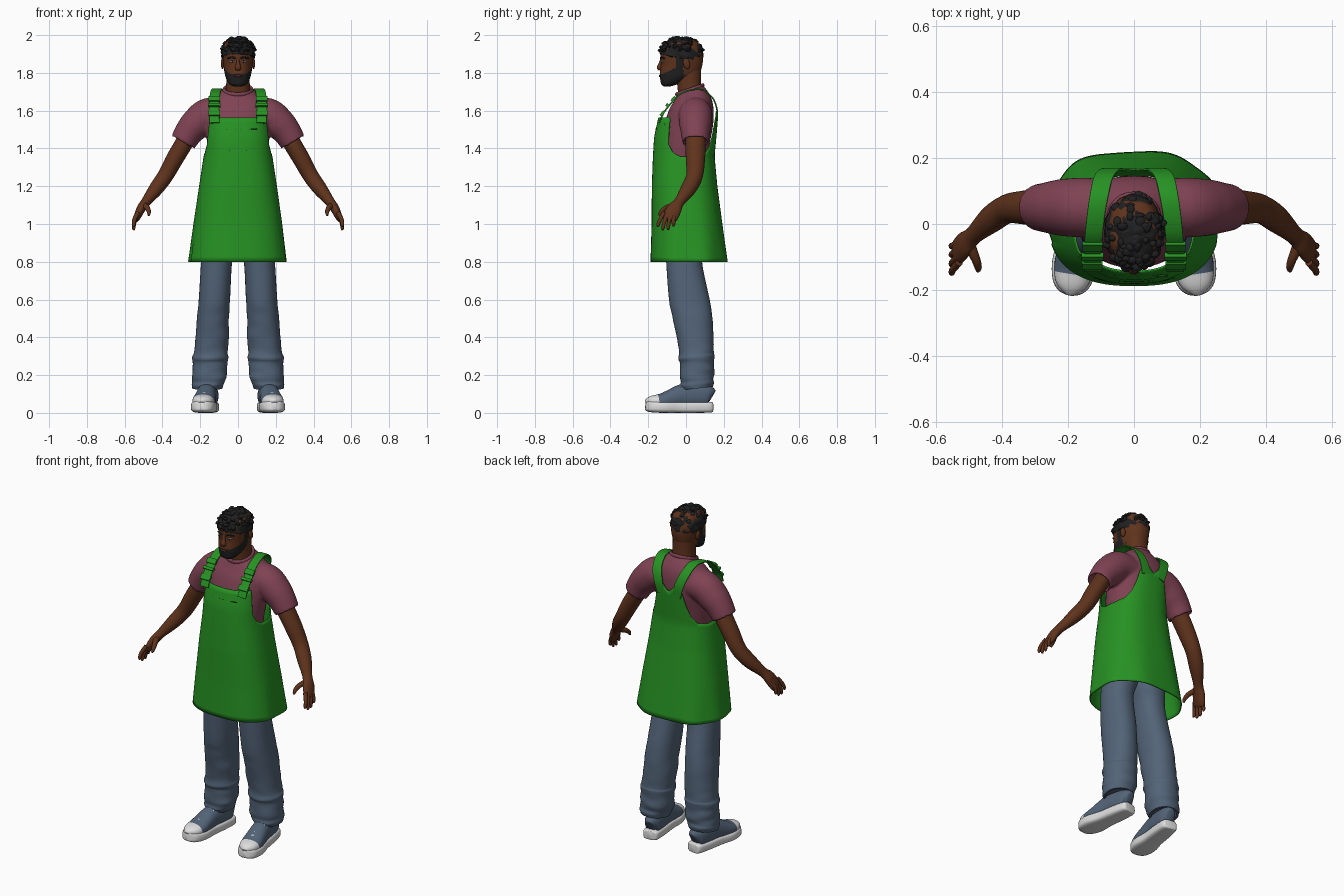
import bpy, bmesh, math, random
from mathutils import Vector, Matrix, noise

if "Cube" in bpy.data.objects:
    bpy.data.objects.remove(bpy.data.objects["Cube"])

random.seed(4)
COL = {"apron green": (.02, .29, .017), "stitch dark green": (.008, .07, .008),
       "shirt plum": (.215, .055, .088), "skin brown": (.115, .033, .012),
       "denim blue": (.085, .125, .185), "hair black": (.014, .014, .015),
       "shoe white": (.72, .72, .72), "eye grey": (.22, .27, .3), "lip brown": (.07, .02, .015)}
MAT = {}
for n, c in COL.items():
    MAT[n] = bpy.data.materials.new(n)
    MAT[n].diffuse_color = (*c, 1)


def spow(v, p):
    return math.copysign(abs(v) ** p, v)


def oval(n, e):
    a = [2 * math.pi * i / n for i in range(n)]
    return [(spow(math.sin(t), 2 / e), -spow(math.cos(t), 2 / e)) for t in a]


def smooth_keys(rows, n=5):
    """Catmull-Rom samples through the key rows."""
    out = []
    for i in range(len(rows) - 1):
        q = [rows[max(i - 1, 0)], rows[i], rows[i + 1], rows[min(i + 2, len(rows) - 1)]]
        for k in range(n):
            t = k / n
            out.append([.5 * (2 * b + (c - a) * t + (2 * a - 5 * b + 4 * c - d) * t * t
                              + (3 * b - a - 3 * c + d) * t ** 3) for a, b, c, d in zip(*q)])
    return out + [list(rows[-1])]


def skin(bm, rings, hollow=0, caps=True):
    """Bridge rings of points; hollow sinks the last end inward as a cuff."""
    if hollow:
        mid = lambda r: sum(r, Vector()) / len(r)
        c = mid(rings[-1])
        d = (mid(rings[-4]) - c).normalized() * hollow
        inner = [c + (p - c) * .84 for p in rings[-1]]
        rings = rings + [inner, [p + d for p in inner]]
    vs = [[bm.verts.new(p) for p in r] for r in rings]
    for a, b in zip(vs, vs[1:]):
        for i in range(len(a)):
            j = (i + 1) % len(a)
            bm.faces.new((a[i], a[j], b[j], b[i]))
    if caps:
        bm.faces.new(vs[0])
        bm.faces.new(vs[-1])


def loft(rows, n=40, e=2.2, steps=5):
    """Horizontal rings from rows of (z, cx, rx, y_front, y_back, tilt)."""
    rings = []
    for z, cx, rx, yf, yb, tilt in smooth_keys(rows, steps):
        h, c = (yb - yf) / 2, (yf + yb) / 2
        rings.append([Vector((cx + rx * X, c + h * Y, z + tilt * h * Y)) for X, Y in oval(n, e)])
    return rings


def tube(rows, n=20, e=2, ref=(0, 1, 0), steps=5):
    """Rings across a path of (x, y, z, radius along ref, other radius)."""
    s = smooth_keys(rows, steps)
    P = [Vector(r[:3]) for r in s]
    rings = []
    for i, r in enumerate(s):
        t = (P[min(i + 1, len(P) - 1)] - P[max(i - 1, 0)]).normalized()
        a = Vector(ref)
        a = (a - t * a.dot(t)).normalized()
        b = t.cross(a)
        rings.append([P[i] + a * (r[3] * X) + b * (r[4] * Y) for X, Y in oval(n, e)])
    return rings


def finish(name, bm, mats, mirror=False, rule=None, matrix=None, angle=50):
    bmesh.ops.recalc_face_normals(bm, faces=bm.faces[:])
    if rule:
        for f in bm.faces:
            f.material_index = rule(f.calc_center_median())
    me = bpy.data.meshes.new(name)
    if matrix:
        bm.transform(matrix)
    bm.to_mesh(me)
    bm.free()
    me.shade_smooth()
    me.set_sharp_from_angle(angle=math.radians(angle))
    ob = bpy.data.objects.new(name, me)
    bpy.context.collection.objects.link(ob)
    for m in mats:
        me.materials.append(MAT[m])
    if mirror:
        ob.modifiers.new("mirror", 'MIRROR').use_mirror_merge = False
    return ob


def part(name, ringsets, mats, hollow=0, **kw):
    bm = bmesh.new()
    for r in ringsets:
        skin(bm, r, hollow)
    return finish(name, bm, mats, **kw)


def blob(bm, loc, size, rot=0, seg=16):
    m = Matrix.Translation(loc) @ Matrix.Rotation(rot, 4, 'X') @ Matrix.Diagonal((*size, 1))
    bmesh.ops.create_uvsphere(bm, u_segments=seg, v_segments=seg // 2, radius=1, matrix=m)


def blobs(name, items, mat, **kw):
    bm = bmesh.new()
    for it in items:
        blob(bm, *it)
    return finish(name, bm, [mat], **kw)


# Shirt: torso and sleeves fused into one cloth body
bm = bmesh.new()
skin(bm, loft([(.95, 0, .14, -.10, .09, 0), (1.3, 0, .15, -.13, .11, 0), (1.42, 0, .163, -.13, .125, 0),
               (1.52, 0, .172, -.115, .143, 0), (1.6, 0, .172, -.092, .146, 0), (1.65, 0, .155, -.068, .138, .05),
               (1.685, 0, .115, -.055, .118, .15), (1.712, 0, .078, -.05, .09, .33)]))
for s in (1, -1):
    skin(bm, tube([(s * .06, .05, 1.58, .085, .08), (s * .155, .05, 1.578, .09, .09), (s * .22, .05, 1.53, .086, .085),
                   (s * .26, .05, 1.485, .077, .076), (s * .292, .05, 1.432, .07, .069)], n=32), hollow=.035)
shirt = finish("shirt", bm, ["shirt plum"])
r = shirt.modifiers.new("fuse", 'REMESH')
r.mode, r.voxel_size, r.use_smooth_shade = 'VOXEL', .008, True
sm = shirt.modifiers.new("soften", 'SMOOTH')
sm.factor, sm.iterations = .5, 4
part("collar", [tube([(.074 * math.sin(a), .02 - .07 * math.cos(a), 1.71 - .024 * math.cos(a), .011, .008)
                      for a in [math.pi * i / 8 for i in range(17)]], n=10, ref=(0, 0, 1), steps=3)], ["shirt plum"])

# Trouser legs with slouched cuffs
leg = loft([(1.0, .08, .085, -.10, .1, 0), (.9, .095, .09, -.11, .1, 0), (.8, .113, .082, -.105, .085, 0),
            (.6, .125, .083, -.09, .125, 0), (.5, .133, .084, -.07, .14, 0), (.4, .137, .087, -.05, .145, 0),
            (.32, .145, .088, -.037, .147, 0), (.295, .147, .094, -.04, .15, .1), (.26, .148, .089, -.03, .147, 0),
            (.2, .151, .093, -.035, .151, .1), (.17, .155, .087, -.028, .145, .1), (.15, .16, .084, -.03, .148, .1),
            (.13, .16, .078, -.02, .142, .1)], n=48)
for ring in leg:
    for p in ring:  # soft wrinkles toward the hem
        w = noise.noise(Vector((p.x * 9, p.y * 9, p.z * 22))) * .008 * max(0, 1 - p.z / .7)
        p.x += w
        p.y += w
part("trouser_leg", [leg], ["denim blue"], hollow=.03, mirror=True)

# Shoes, modelled straight then turned outward
turn = Matrix.Translation((.155, .06, 0)) @ Matrix.Rotation(math.radians(8), 4, 'Z') @ Matrix.Translation((0, -.06, 0))
part("shoe_sole", [tube([(0, .142, .03, .02, .022), (0, .13, .03, .045, .028), (0, .05, .03, .054, .03),
                         (0, -.04, .03, .057, .03), (0, -.12, .031, .068, .031), (0, -.18, .034, .058, .031),
                         (0, -.208, .037, .036, .027), (0, -.217, .038, .012, .02)], n=32, e=3.6, ref=(1, 0, 0))],
     ["shoe white"], mirror=True, matrix=turn)
part("shoe_upper", [tube([(0, .134, .08, .02, .04), (0, .115, .088, .043, .058), (0, .05, .092, .051, .064),
                          (0, -.02, .09, .052, .062), (0, -.08, .075, .057, .05), (0, -.13, .063, .06, .04),
                          (0, -.18, .058, .05, .033), (0, -.205, .053, .028, .024), (0, -.212, .05, .01, .015)],
                         n=32, e=2.3, ref=(1, 0, 0))], ["denim blue", "shoe white"],
     rule=lambda c: int(c.y < -.15), mirror=True, matrix=turn)
laces = []
for i in range(5):
    y, z = -.125 + .023 * i, .108 + .0105 * i
    for s in (1, -1):
        laces.append(tube([(-.034 * s, y, z - .014, .005, .004), (0, y + .008, z, .005, .004),
                           (.034 * s, y + .016, z - .008, .005, .004)], n=8, steps=3))
part("shoe_laces", laces, ["shoe white"], mirror=True, matrix=turn)

# Arms, palms and fingers
part("arm", [tube([(.25, .05, 1.5, .05, .045), (.285, .05, 1.43, .054, .047), (.335, .05, 1.345, .051, .046),
                   (.385, .045, 1.255, .044, .042), (.435, .012, 1.185, .041, .038), (.487, -.035, 1.118, .028, .026),
                   (.512, -.06, 1.083, .039, .024), (.532, -.082, 1.04, .041, .019),
                   (.54, -.09, 1.02, .034, .012)], n=24)], ["skin brown"], mirror=True)
fing = []
for y0, y1, z1, z0 in ((-.117, -.148, .985, 1.04), (-.097, -.122, .968, 1.033),
                       (-.076, -.094, .97, 1.033), (-.056, -.066, .988, 1.042)):
    fing.append(tube([(.53, y0, z0 + .02, .011, .012), (.548, (y0 + y1) / 2 - .005, (z0 + z1) / 2 + .01, .0105, .011),
                      (.552, y1, z1 + .01, .009, .009), (.548, y1 - .002, z1, .004, .004)], n=12))
fing.append(tube([(.5, -.06, 1.1, .018, .016), (.48, -.105, 1.085, .014, .014), (.472, -.132, 1.063, .011, .011),
                  (.473, -.143, 1.045, .005, .005)], n=12, ref=(1, 0, 0)))
part("fingers", fing, ["skin brown"], mirror=True)

# Neck and head, the beard coloured by height and depth
part("neck", [loft([(1.64, 0, .08, -.04, .10, 0), (1.7, 0, .066, -.042, .085, .2), (1.75, 0, .062, -.048, .08, 0),
                    (1.82, 0, .062, -.06, .08, 0)])], ["skin brown"])


def beard(c):
    cheek = c.z < 1.797 + max(0, c.y + .12) * .45 and c.y < -.012
    burn = -.05 < c.y < -.012 and c.z < 1.9
    return int(cheek or burn)


part("head", [loft([(1.729, 0, .022, -.118, -.08, 0), (1.74, 0, .046, -.131, -.045, 0), (1.77, 0, .063, -.137, .02, 0),
                    (1.8, 0, .071, -.138, .07, 0), (1.84, 0, .077, -.133, .086, 0), (1.88, 0, .081, -.134, .09, 0),
                    (1.92, 0, .081, -.13, .085, 0), (1.96, 0, .068, -.1, .065, 0), (1.98, 0, .03, -.06, .03, 0)],
                   n=80, steps=7)], ["skin brown", "hair black"], rule=beard)
part("nose", [tube([(0, -.128, 1.872, .008, .008), (0, -.135, 1.85, .01, .01), (0, -.141, 1.828, .017, .013),
                    (0, -.136, 1.816, .014, .008)], n=16, ref=(1, 0, 0))], ["skin brown"])
blobs("ears", [((.082, .003, 1.85), (.009, .018, .03), .25)], "skin brown", mirror=True)
blobs("eyes", [((.031, -.124, 1.86), (.015, .007, .0065))], "eye grey", mirror=True)
blobs("pupils", [((.031, -.1275, 1.86), (.006, .005, .006))], "hair black", mirror=True)
part("eyebrows", [tube([(.012, -.134, 1.876, .004, .004), (.033, -.13, 1.883, .005, .005),
                        (.056, -.113, 1.876, .003, .003)], n=8)], ["hair black"], mirror=True)
blobs("lips", [((0, -.136, 1.784), (.022, .008, .007))], "lip brown")

# Hair: tousled cap with clumps
bm = bmesh.new()
blob(bm, (0, -.024, 1.902), (.09, .115, .086), 0, 64)
for v in bm.verts:
    d = (v.co - Vector((0, -.024, 1.902))).normalized()
    v.co += d * noise.noise(v.co * 38) * .009
    v.co.z = max(v.co.z, 1.872 - v.co.y * .2 + noise.noise(v.co * 50) * .008)
for i in range(75):
    a, h = random.uniform(0, 2 * math.pi), random.uniform(.12, 1)
    k = math.sqrt(1 - h * h)
    p = (.088 * k * math.sin(a), -.024 - .112 * k * math.cos(a), 1.905 + .084 * h)
    blob(bm, p, [random.uniform(.009, .018) for _ in range(2)] + [.009], random.uniform(-.6, .6), 8)
finish("hair", bm, ["hair black"])

# Apron: one wrapped sheet whose top edge follows bib, armholes and back
BODY = [(.8, .257, -.185, .218), (1.0, .232, -.179, .19), (1.2, .203, -.178, .163), (1.36, .179, -.172, .148),
        (1.46, .174, -.166, .158), (1.57, .168, -.142, .167), (1.65, .165, -.12, .165)]
EDGE = [(0, 1.563), (56, 1.565), (58, 1.55), (61, 1.5), (64, 1.42), (73, 1.38), (86, 1.358), (105, 1.355), (128, 1.37),
        (141, 1.41), (149, 1.47), (155, 1.54), (161, 1.59), (167, 1.6), (173, 1.58), (180, 1.55)]


def sample(table, x):
    for a, b in zip(table, table[1:]):
        if x <= b[0]:
            t = (x - a[0]) / (b[0] - a[0])
            return [p + (q - p) * t for p, q in zip(a, b)][1:]
    return table[-1][1:]


def apron_point(th, z):
    rx, yf, yb = sample(BODY, z)
    w = 1 + .018 * math.sin(7 * th + .6) * max(0, (1.25 - z) / .45) ** 2 * (math.cos(th) < .3)
    return Vector((rx * w * spow(math.sin(th), .8),
                   (yf + yb) / 2 - (yb - yf) / 2 * w * spow(math.cos(th), .8), z))


bm = bmesh.new()
rings = []
for j in range(29):
    ring = []
    for i in range(180):
        deg = i * 2
        top = sample(EDGE, min(deg, 360 - deg))[0]
        ring.append(apron_point(math.radians(deg), .8 + (top - .8) * j / 28))
    rings.append(ring)
skin(bm, rings, caps=False)
so = finish("apron", bm, ["apron green"]).modifiers.new("cloth", 'SOLIDIFY')
so.thickness, so.offset = .006, 0

# Shoulder straps, buckles and strap tabs
part("strap", [tube([(.125, -.142, 1.535, .027, .004), (.126, -.12, 1.585, .027, .004), (.126, -.083, 1.635, .027, .004),
                     (.122, -.035, 1.685, .027, .004), (.115, .03, 1.71, .027, .004), (.105, .09, 1.708, .028, .004),
                     (.092, .142, 1.665, .029, .004), (.07, .165, 1.6, .029, .004), (.05, .163, 1.53, .028, .004)],
                    n=16, e=5, ref=(1, 0, 0))], ["apron green"], mirror=True)
bm = bmesh.new()
for y, z, w, h, t in ((-.125, 1.585, .062, .03, .014), (-.098, 1.628, .066, .016, .018),
                      (-.068, 1.662, .06, .03, .013)):
    m = (Matrix.Translation((.126, y, z)) @ Matrix.Rotation(math.radians(-40), 4, 'X')
         @ Matrix.Diagonal((w, t, h, 1)))
    bmesh.ops.create_cube(bm, size=1, matrix=m)
finish("strap_buckle", bm, ["apron green"], mirror=True, angle=30)

# Stitch dots down the side seams and rivets on the bib
dots = [(apron_point(math.radians(d), .86 + .035 * k), (.003, .003, .005), 0, 6)
        for d in (50, 68, 128) for k in range(14 if d > 60 else 19)]
dots += [(apron_point(math.radians(d), z), (.005, .004, .005), 0, 8)
         for d, z in ((15, 1.5), (2, 1.5), (10, 1.39), (46, 1.53))]
blobs("stitches", dots, "stitch dark green", mirror=True)
blobs("pen_slot", [((.085, -.157, 1.503), (.018, .004, .003))], "stitch dark green")

for m in bpy.data.materials:
    if m.users and not m.is_grease_pencil:
        m.use_nodes = True
        m.node_tree.nodes["Principled BSDF"].inputs["Base Color"].default_value = m.diffuse_color
